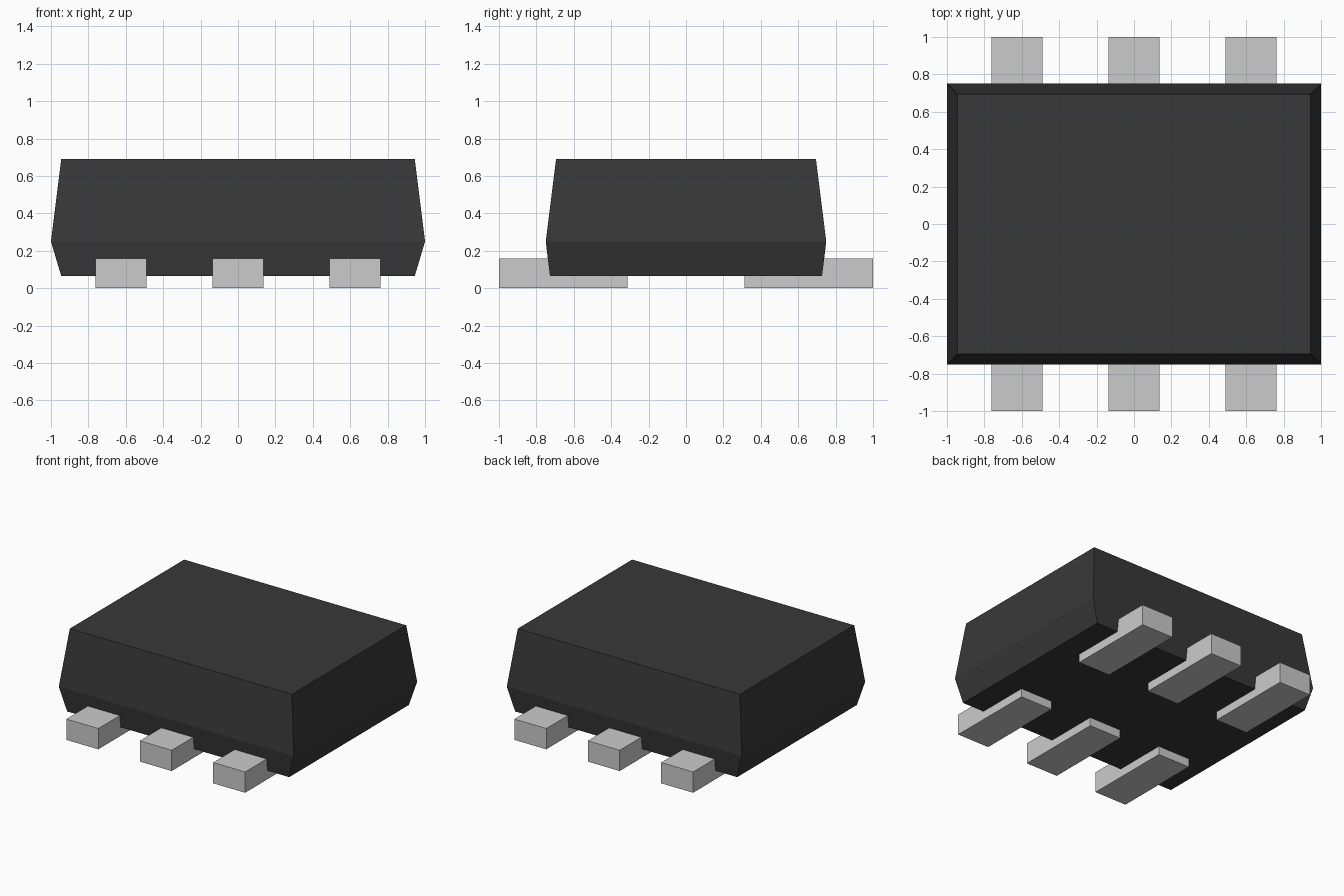
import bpy
import bmesh

if "Cube" in bpy.data.objects:
    bpy.data.objects.remove(bpy.data.objects["Cube"])


def make_object(name, bm):
    bmesh.ops.recalc_face_normals(bm, faces=bm.faces)
    mesh = bpy.data.meshes.new(name)
    bm.to_mesh(mesh)
    bm.free()
    obj = bpy.data.objects.new(name, mesh)
    bpy.context.collection.objects.link(obj)
    return obj


# Moulded body: three stacked rectangles (half width, half depth, height)
sections = [(0.945, 0.727, 0.065), (1.0, 0.75, 0.25), (0.945, 0.695, 0.69)]
bm = bmesh.new()
rings = [[bm.verts.new((sx * w, sy * d, z))
          for sx, sy in ((-1, -1), (1, -1), (1, 1), (-1, 1))]
         for w, d, z in sections]
for low, high in zip(rings, rings[1:]):
    for i in range(4):
        j = (i + 1) % 4
        bm.faces.new((low[i], low[j], high[j], high[i]))
bm.faces.new(rings[0][::-1])
bm.faces.new(rings[-1])
body = make_object("package_body", bm)

dark = bpy.data.materials.new("dark_plastic")
dark.diffuse_color = (0.04, 0.04, 0.04, 1.0)
dark.use_nodes = True
dark.node_tree.nodes["Principled BSDF"].inputs["Base Color"].default_value = dark.diffuse_color
body.data.materials.append(dark)

# Flat leads: three along the front and three along the back
LEAD_SIZE = (0.272, 0.687, 0.16)
for side, sign in (("front", -1), ("back", 1)):
    for n, x in enumerate((-0.625, 0.0, 0.625), 1):
        bm = bmesh.new()
        bmesh.ops.create_cube(bm, size=1)
        bmesh.ops.scale(bm, vec=LEAD_SIZE, verts=bm.verts)
        bmesh.ops.translate(bm, verts=bm.verts,
                            vec=(x, sign * (1 - LEAD_SIZE[1] / 2), LEAD_SIZE[2] / 2))
        make_object(f"{side}_lead_{n}", bm)
